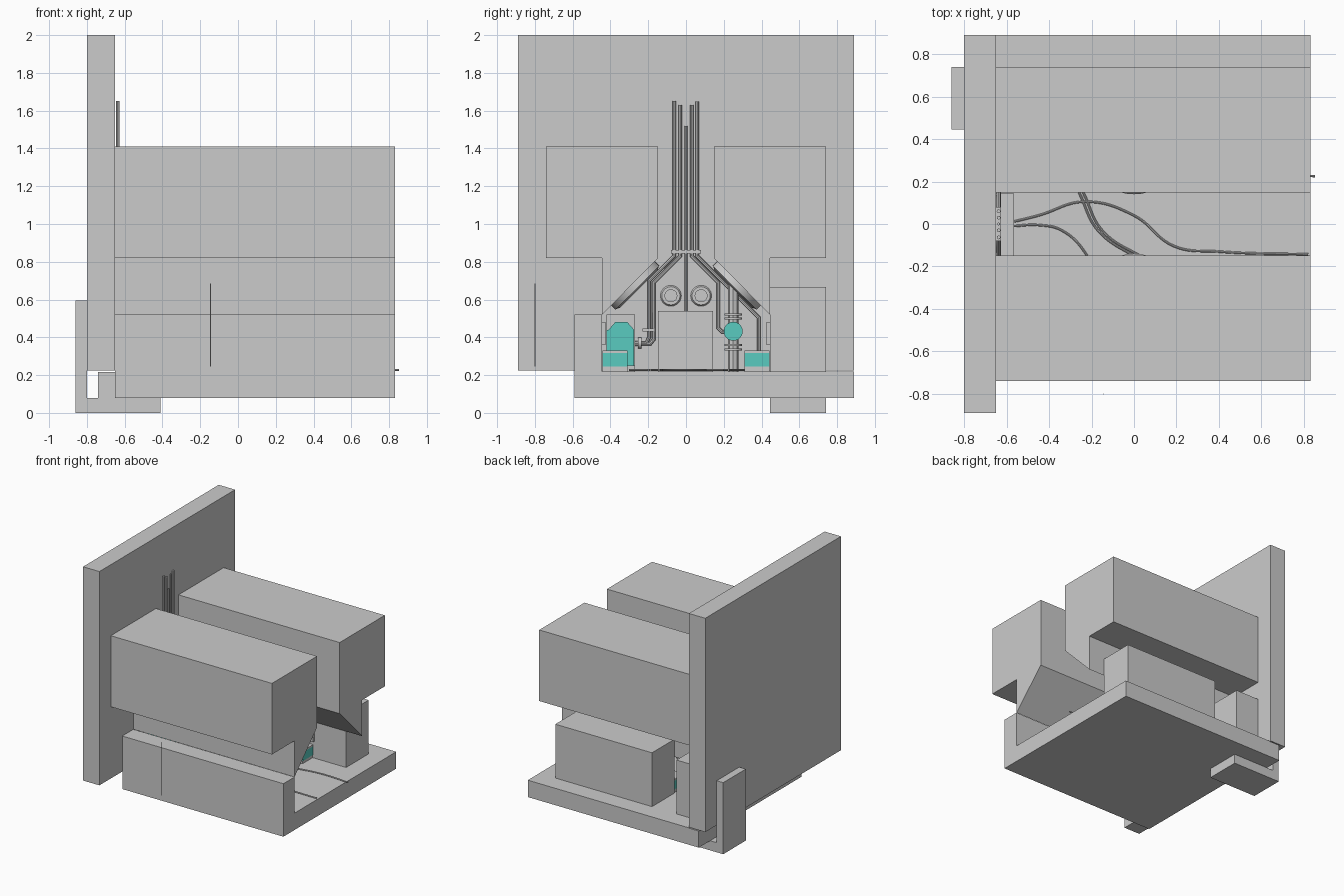
import bpy, bmesh, math
from mathutils import Vector

if "Cube" in bpy.data.objects:
    bpy.data.objects.remove(bpy.data.objects["Cube"])

teal = bpy.data.materials.new("teal_paint")
teal.diffuse_color = (0.1, 0.6, 0.53, 1)
teal.use_nodes = True
teal.node_tree.nodes["Principled BSDF"].inputs["Base Color"].default_value = teal.diffuse_color


def finish(name, bm, mat=None):
    bmesh.ops.recalc_face_normals(bm, faces=bm.faces)
    me = bpy.data.meshes.new(name)
    bm.to_mesh(me)
    bm.free()
    ob = bpy.data.objects.new(name, me)
    bpy.context.collection.objects.link(ob)
    if mat:
        me.materials.append(mat)
    return ob


def prism(name, pts, a, b, axis='x', mat=None):
    """Extrude a profile along x (pts are y,z) or along y (pts are x,z)."""
    bm = bmesh.new()
    put = (lambda p, t: (t, *p)) if axis == 'x' else (lambda p, t: (p[0], t, p[1]))
    lo = [bm.verts.new(put(p, a)) for p in pts]
    hi = [bm.verts.new(put(p, b)) for p in pts]
    bm.faces.new(lo)
    bm.faces.new(hi)
    n = len(pts)
    for i in range(n):
        bm.faces.new((lo[i], lo[(i + 1) % n], hi[(i + 1) % n], hi[i]))
    return finish(name, bm, mat)


def box(name, x, y, z, mat=None):
    return prism(name, [(y[0], z[0]), (y[1], z[0]), (y[1], z[1]), (y[0], z[1])], *x, mat=mat)


def smooth(ob):
    bpy.ops.object.select_all(action='DESELECT')
    ob.select_set(True)
    bpy.context.view_layer.objects.active = ob
    bpy.ops.object.shade_smooth_by_angle()


def disc(name, centre, r, depth, normal, mat=None, n=32, r2=None):
    bm = bmesh.new()
    bmesh.ops.create_cone(bm, cap_ends=True, segments=n, radius1=r,
                          radius2=r if r2 is None else r2, depth=depth)
    ob = finish(name, bm, mat)
    ob.location = centre
    ob.rotation_euler = Vector(normal).to_track_quat('Z', 'Y').to_euler()
    smooth(ob)
    return ob


def tube(name, pts, r, curved=False):
    cu = bpy.data.curves.new(name, 'CURVE')
    cu.dimensions = '3D'
    cu.bevel_depth, cu.bevel_resolution, cu.use_fill_caps = r, 2, True
    cu.resolution_u = 10
    sp = cu.splines.new('BEZIER' if curved else 'POLY')
    if curved:
        sp.bezier_points.add(len(pts) - 1)
        for b, p in zip(sp.bezier_points, pts):
            b.co = p
            b.handle_left_type = b.handle_right_type = 'AUTO'
    else:
        sp.points.add(len(pts) - 1)
        for b, p in zip(sp.points, pts):
            b.co = (*p, 1)
    ob = bpy.data.objects.new(name, cu)
    bpy.context.collection.objects.link(ob)
    bpy.ops.object.select_all(action='DESELECT')
    ob.select_set(True)
    bpy.context.view_layer.objects.active = ob
    bpy.ops.object.convert(target='MESH')
    smooth(ob)
    return ob


X0, X1 = -0.65, 0.83

# Shell: end wall, floor with low side wall, sloped upper masses
box("end_wall", (-0.80, X0), (-0.89, 0.89), (0.225, 2.0))
prism("floor_and_side_wall", [(-0.59, 0.08), (0.89, 0.08), (0.89, 0.22), (-0.445, 0.22),
                              (-0.445, 0.52), (-0.59, 0.52)], X0, X1)
box("floor_tongue", (-0.74, X0), (0.44, 0.89), (0.08, 0.217))
for side, s in (("left", -1), ("right", 1)):
    prism(side + "_upper_mass", [(s * 0.148, 1.41), (s * 0.74, 1.41), (s * 0.74, 0.82),
                                 (s * 0.444, 0.82), (s * 0.444, 0.52), (s * 0.148, 0.82)], X0, X1)
box("right_side_wall", (-0.206, 0.682), (0.444, 0.74), (0.22, 0.667))
box("right_wall_end", (X0, -0.43), (0.444, 0.74), (0.22, 0.667))
prism("support_foot", [(-0.86, 0), (-0.41, 0), (-0.41, 0.08), (-0.65, 0.08), (-0.74, 0.08),
                       (-0.80, 0.08), (-0.80, 0.594), (-0.86, 0.594)], 0.444, 0.74, 'y')
box("loose_strip", (-0.147, -0.143), (-0.803, -0.798), (0.245, 0.685))

# Cabinet against the end wall
box("centre_cabinet", (X0, -0.565), (-0.148, 0.143), (0.22, 0.54))

# Pipes running up the end wall, with clamp bar
PX = -0.637
for y, top in ((-0.063, 1.65), (-0.03, 1.63), (0.03, 1.63), (0.06, 1.648)):
    tube("riser_pipe", [(PX, y, 0.85), (PX, y, top)], 0.009)
tube("centre_pipe", [(PX, 0, 0.53), (PX, 0, 1.52)], 0.007)
box("pipe_clamp", (X0, -0.625), (-0.08, 0.08), (0.843, 0.862))
branches = [
    [(-0.063, 0.85), (-0.063, 0.83), (-0.195, 0.70), (-0.195, 0.40), (-0.21, 0.37), (-0.27, 0.37)],
    [(-0.03, 0.85), (-0.03, 0.83), (-0.17, 0.69), (-0.17, 0.39), (-0.19, 0.365), (-0.27, 0.365)],
    [(0.03, 0.85), (0.03, 0.83), (0.17, 0.69), (0.17, 0.45), (0.19, 0.43), (0.25, 0.43)],
    [(0.06, 0.85), (0.06, 0.83), (0.385, 0.505), (0.385, 0.30)],
]
for b in branches:
    tube("branch_pipe", [(PX, *p) for p in b], 0.01)
box("branch_flange", (X0, -0.62), (-0.23, -0.165), (0.43, 0.447))
disc("machine_coupling", (PX, -0.245, 0.37), 0.03, 0.02, (0, 1, 0), n=16)

# Round fittings on the end wall
for s in (-1, 1):
    c = (-0.645, s * 0.08, 0.62)
    disc("round_fitting_rim", c, 0.056, 0.012, (1, 0, 0), r2=0.048)
    disc("round_fitting_core", (-0.638, c[1], c[2]), 0.034, 0.016, (1, 0, 0))

# Round lamps on the sloped ceilings
for s, x in ((-1, 0.0), (1, 0.0)):
    n = Vector((0, -s, -1)).normalized()
    c = Vector((x, s * 0.281, 0.687))
    disc("lamp_body", c + n * 0.017, 0.165, 0.035, n)
    disc("lamp_rim", c + n * 0.038, 0.165, 0.012, n, r2=0.14)

# Machine with teal body on the left
prism("machine_body", [(-0.42, 0.25), (-0.275, 0.25), (-0.275, 0.44), (-0.31, 0.48),
                       (-0.375, 0.48), (-0.41, 0.44), (-0.42, 0.44)], -0.60, -0.36, mat=teal)
box("machine_back", (X0, -0.60), (-0.42, -0.27), (0.22, 0.52))
box("machine_base", (-0.60, -0.35), (-0.43, -0.27), (0.22, 0.25))

# Valve with teal wheel on a vertical pipe
tube("valve_pipe", [(-0.61, 0.25, 0.22), (-0.61, 0.25, 0.71)], 0.027)
for z in (0.335, 0.36, 0.50, 0.52):
    disc("valve_flange", (-0.61, 0.25, z), 0.047, 0.01, (0, 0, 1), n=20)
disc("valve_wheel", (-0.575, 0.25, 0.432), 0.05, 0.03, (1, 0, 0), mat=teal)

# Teal storage crates and shallow wall panels on both sides
for s in (-1, 1):
    y = sorted((s * 0.443, s * 0.31))
    box("crate_plinth", (-0.2, 0.375), y, (0.22, 0.245))
    box("crate_body", (-0.2, 0.38), y, (0.245, 0.317), teal)
    box("crate_lid", (-0.2, 0.38), y, (0.317, 0.33))
    for x in (-0.15, 0.05, 0.25):
        box("wall_panel", (x, x + 0.14), sorted((s * 0.445, s * 0.425)), (0.36, 0.48))

# Floor cables
Z = 0.226
cables = [
    [(-0.57, 0.01), (-0.45, 0.04), (-0.23, 0.105), (0.0, 0.04), (0.19, -0.105), (0.4, -0.13), (0.82, -0.143)],
    [(-0.57, -0.01), (-0.45, -0.005), (-0.34, -0.03), (-0.22, -0.15), (-0.16, -0.3)],
    [(-0.35, 0.31), (-0.26, 0.15), (-0.17, -0.03), (0.0, -0.15), (0.1, -0.2)],
    [(-0.33, 0.31), (-0.24, 0.15), (-0.15, -0.03), (0.03, -0.15), (0.12, -0.19)],
    [(-0.33, 0.31), (-0.1, 0.25), (0.3, 0.2), (0.6, 0.235), (0.852, 0.225)],
]
for c in cables:
    tube("floor_cable", [(x, y, Z + 0.001) for x, y in c], 0.0055, True)
